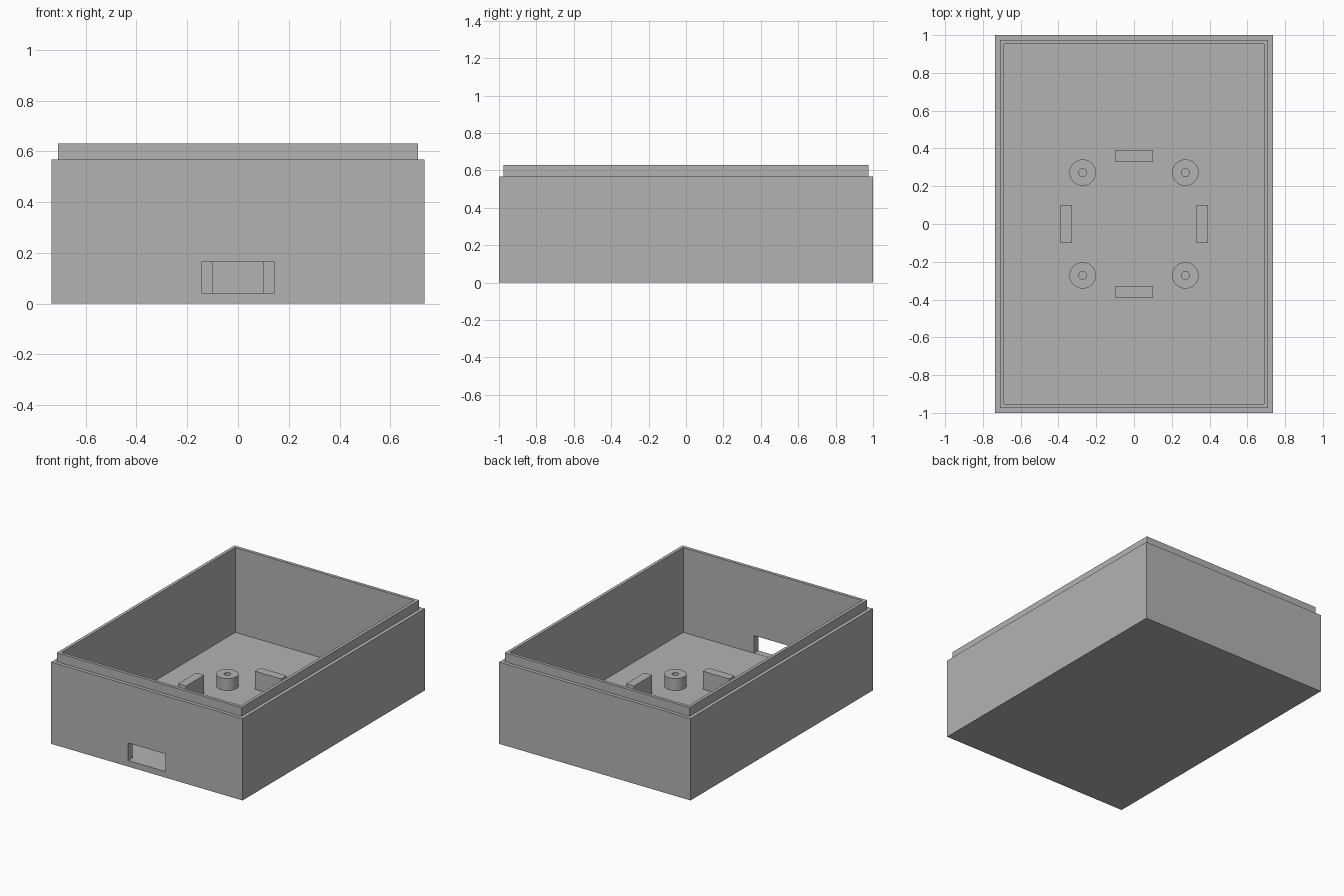
import bpy, bmesh, math
from mathutils import Matrix

cube = bpy.data.objects.get("Cube")
if cube:
    bpy.data.objects.remove(cube, do_unlink=True)

grey = bpy.data.materials.new("plain grey plastic")
grey.use_nodes = True
colour = (0.45, 0.45, 0.45, 1)
grey.diffuse_color = colour
grey.node_tree.nodes["Principled BSDF"].inputs["Base Color"].default_value = colour

HX, HY = 0.735, 1.0          # half width and half length
FLOOR, SHOULDER, RIM = 0.041, 0.568, 0.63
LIP, WALL = 0.025, 0.047     # insets of the lip and of the inner wall


def finish(name, bm):
    bmesh.ops.recalc_face_normals(bm, faces=bm.faces)
    mesh = bpy.data.meshes.new(name)
    bm.to_mesh(mesh)
    bm.free()
    mesh.materials.append(grey)
    obj = bpy.data.objects.new(name, mesh)
    bpy.context.collection.objects.link(obj)
    return obj


def loft(name, rings):
    """Join closed rings of points into a solid with capped ends."""
    bm = bmesh.new()
    loops = [[bm.verts.new(p) for p in ring] for ring in rings]
    for a, b in zip(loops, loops[1:]):
        for i in range(len(a)):
            j = (i + 1) % len(a)
            bm.faces.new((a[i], a[j], b[j], b[i]))
    bm.faces.new(loops[0])
    bm.faces.new(loops[-1])
    return finish(name, bm)


def box(name, x0, x1, y0, y1, z0, z1):
    bm = bmesh.new()
    centre = Matrix.Translation(((x0 + x1) / 2, (y0 + y1) / 2, (z0 + z1) / 2))
    size = Matrix.Diagonal((x1 - x0, y1 - y0, z1 - z0, 1))
    bmesh.ops.create_cube(bm, size=1, matrix=centre @ size)
    return finish(name, bm)


def rectangle(inset, z):
    x, y = HX - inset, HY - inset
    return [(-x, -y, z), (x, -y, z), (x, y, z), (-x, y, z)]


def circle(cx, cy, r, z, n=48):
    return [(cx + r * math.cos(math.tau * i / n),
             cy + r * math.sin(math.tau * i / n), z) for i in range(n)]


# Open tray with a stepped lip
tray = loft("tray", [rectangle(*step) for step in (
    (0, 0), (0, SHOULDER), (LIP, SHOULDER), (LIP, RIM), (WALL, RIM), (WALL, FLOOR))])

# Slot through the front wall
cutter = box("slot_cutter", -0.144, 0.144, -HY - 0.1, -HY + 0.1, FLOOR + 0.001, 0.164)
cutter.hide_render = True
cut = tray.modifiers.new("slot", "BOOLEAN")
cut.operation = "DIFFERENCE"
cut.solver = "EXACT"
cut.object = cutter
bpy.context.view_layer.objects.active = tray
bpy.ops.object.modifier_apply(modifier=cut.name)
bpy.data.objects.remove(cutter, do_unlink=True)

# Four hollow screw posts
BURY = FLOOR - 0.01
for fy, y in (("front", -0.272), ("back", 0.272)):
    for fx, x in (("right", -0.272), ("left", 0.272)):
        post = loft(f"screw_post_{fy}_{fx}", [
            circle(x, y, 0.07, BURY), circle(x, y, 0.07, 0.124),
            circle(x, y, 0.021, 0.124), circle(x, y, 0.021, FLOOR + 0.001)])
        bpy.ops.object.select_all(action="DESELECT")
        post.select_set(True)
        bpy.context.view_layer.objects.active = post
        bpy.ops.object.shade_smooth_by_angle(angle=math.radians(30))

# Four locating ribs around the posts
NEAR, FAR, HALF, TOP = 0.33, 0.39, 0.1, 0.166
box("rib_front", -HALF, HALF, -FAR, -NEAR, BURY, TOP)
box("rib_back", -HALF, HALF, NEAR, FAR, BURY, TOP)
box("rib_right", -FAR, -NEAR, -HALF, HALF, BURY, TOP)
box("rib_left", NEAR, FAR, -HALF, HALF, BURY, TOP)
